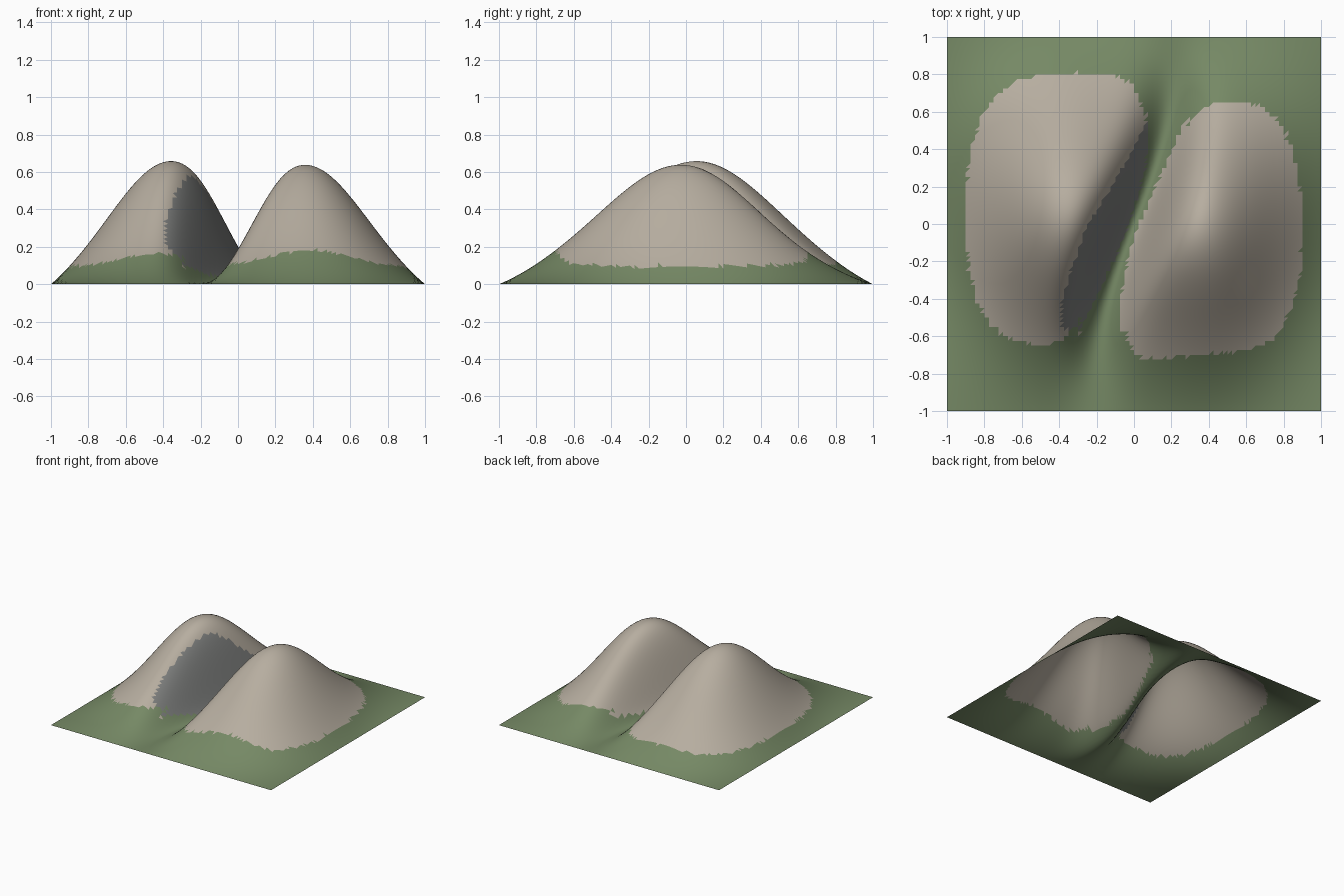
import bpy
import bmesh
import math
import random

random.seed(4)
if "Cube" in bpy.data.objects:
    bpy.data.objects.remove(bpy.data.objects["Cube"], do_unlink=True)

CELLS = 80
HILLS = ((-0.38, 0.05, 0.635), (0.38, -0.02, 0.615))  # x, y, height


def make_material(name, rgb):
    mat = bpy.data.materials.new(name)
    mat.use_nodes = True
    mat.diffuse_color = (*rgb, 1)
    mat.node_tree.nodes["Principled BSDF"].inputs["Base Color"].default_value = (*rgb, 1)
    return mat


def bell(distance, width):
    return math.exp(-(distance / width) ** 2)


def gorge_x(y):
    """Winding centre line of the gorge."""
    return 0.2 * math.sin(1.9 * y)


def height(x, y):
    """Two rounded hills fading out at the border, split by the gorge."""
    hills = sum(top * bell(x - cx, 0.42) * bell(y - cy, 0.62) for cx, cy, top in HILLS)
    border = max(0, 1 - x ** 12) * max(0, 1 - y ** 8)
    return hills * border * (1 - 0.98 * bell(x - gorge_x(y), 0.16))


def surface_index(centre):
    """Grass low down, rock above, dark cliff on the gorge's right wall."""
    x, y, z = centre
    wall = gorge_x(y) - x
    jitter = random.uniform(-0.006, 0.006)
    if abs(wall) < 0.12:
        grassy = abs(wall) < 0.03 + 0.24 * y * y + jitter
    else:
        lift = 0.04 if x < 0 < y else 0.18
        grassy = z < 0.095 + lift * y * y * bell(abs(x) - 0.4, 0.3) + jitter
    if grassy:
        return 0
    if 0 < wall < 0.245 - 0.25 * max(0, y) and x > -0.385 and -0.56 < y < 0.55:
        return 2
    return 1


# Terrain sheet
bm = bmesh.new()
bmesh.ops.create_grid(bm, x_segments=CELLS, y_segments=CELLS, size=1)
for vert in bm.verts:
    vert.co.z = height(vert.co.x, vert.co.y)
bmesh.ops.triangulate(bm, faces=bm.faces[:], quad_method='FIXED')
for face in bm.faces:
    face.material_index = surface_index(face.calc_center_median())
    face.smooth = True

mesh = bpy.data.meshes.new("twin_hill_terrain")
bm.to_mesh(mesh)
bm.free()
for name, rgb in (("grass green", (0.18, 0.25, 0.13)),
                  ("pale rock", (0.47, 0.42, 0.35)),
                  ("dark cliff", (0.2, 0.205, 0.2))):
    mesh.materials.append(make_material(name, rgb))
terrain = bpy.data.objects.new("twin_hill_terrain", mesh)
bpy.context.collection.objects.link(terrain)
